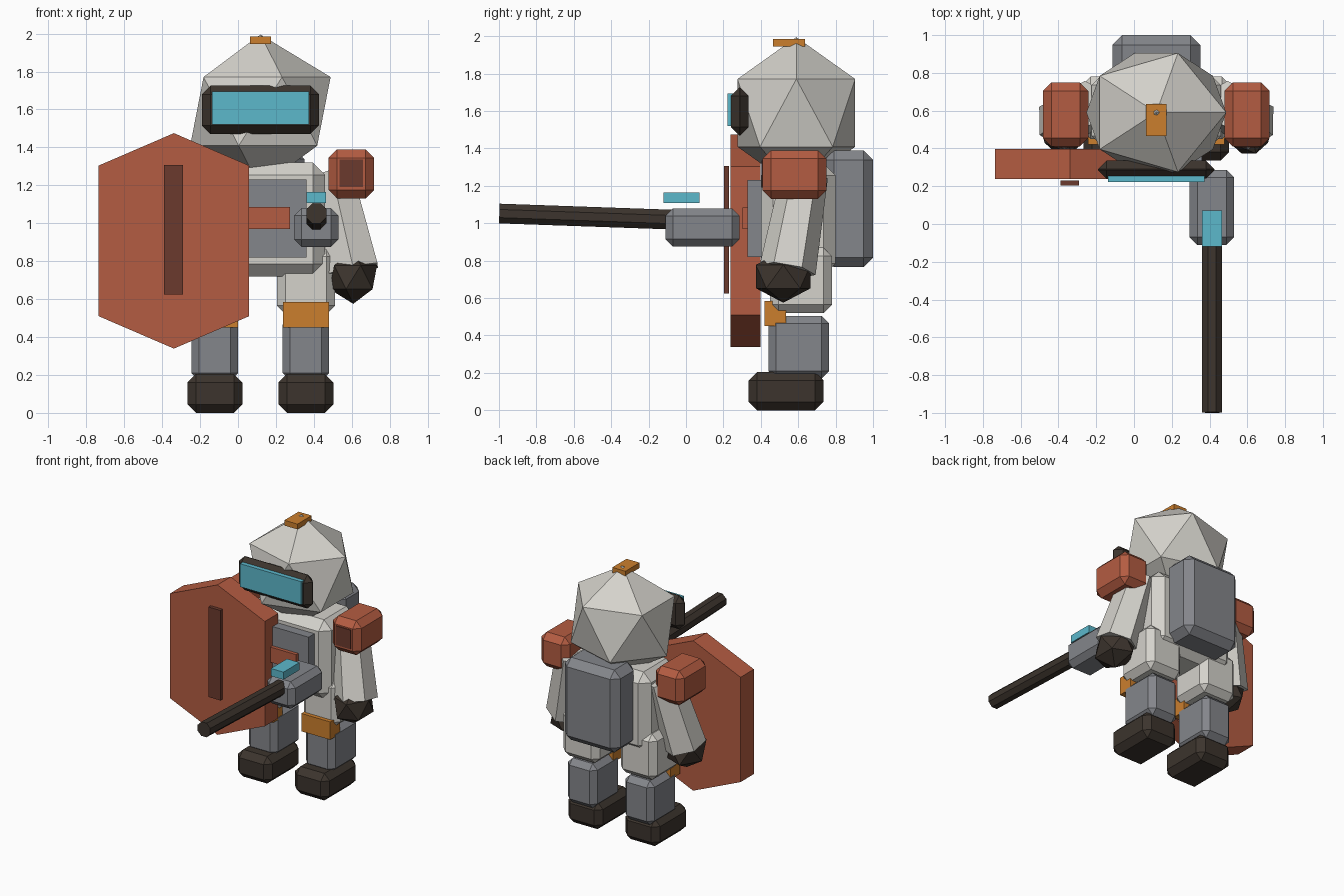
import bpy
import bmesh
import math
from mathutils import Matrix, Vector

cube = bpy.data.objects.get("Cube")
if cube:
    bpy.data.objects.remove(cube, do_unlink=True)


def material(name, rgb):
    mat = bpy.data.materials.new(name)
    mat.use_nodes = True
    color = (*rgb, 1.0)
    mat.diffuse_color = color
    mat.node_tree.nodes["Principled BSDF"].inputs["Base Color"].default_value = color
    return mat


WHITE = material("warm_white", (0.66, 0.645, 0.60))
GRAY = material("steel_gray", (0.23, 0.237, 0.257))
DARK = material("dark_brown_black", (0.045, 0.034, 0.026))
RED = material("brick_red", (0.456, 0.107, 0.054))
MAROON = material("deep_maroon", (0.147, 0.042, 0.027))
ORANGE = material("amber_orange", (0.60, 0.212, 0.027))
CYAN = material("glass_cyan", (0.107, 0.479, 0.60))

MID = 0.118  # x of the body's plane of symmetry


def finish(name, bm, mat, bevel=0.0):
    bmesh.ops.recalc_face_normals(bm, faces=bm.faces)
    mesh = bpy.data.meshes.new(name)
    bm.to_mesh(mesh)
    bm.free()
    mesh.materials.append(mat)
    obj = bpy.data.objects.new(name, mesh)
    bpy.context.collection.objects.link(obj)
    if bevel:
        mod = obj.modifiers.new("chamfer", 'BEVEL')
        mod.width = bevel
        mod.segments = 1
    return obj


def box(name, x, y, z, mat, bevel=0.0):
    """Box from (min, max) ranges, with optional chamfered edges."""
    bm = bmesh.new()
    bmesh.ops.create_cube(bm, size=1)
    ranges = (x, y, z)
    bmesh.ops.scale(bm, verts=bm.verts, vec=[r[1] - r[0] for r in ranges])
    bmesh.ops.translate(bm, verts=bm.verts, vec=[sum(r) / 2 for r in ranges])
    return finish(name, bm, mat, bevel)


def centred(half, offset=0.0):
    return (MID + offset - half, MID + offset + half)


def ico(name, center, radii, mat):
    bm = bmesh.new()
    bmesh.ops.create_icosphere(bm, subdivisions=1, radius=1)
    bmesh.ops.scale(bm, verts=bm.verts, vec=radii)
    bmesh.ops.translate(bm, verts=bm.verts, vec=center)
    return finish(name, bm, mat)


def tube(name, start, end, r_start, r_end, sides, mat, twist=0.0):
    """Faceted tapered cylinder between two points."""
    a, b = Vector(start), Vector(end)
    axis = b - a
    turn = Vector((0, 0, 1)).rotation_difference(axis).to_matrix().to_4x4()
    matrix = Matrix.Translation((a + b) / 2) @ turn @ Matrix.Rotation(twist, 4, 'Z')
    bm = bmesh.new()
    bmesh.ops.create_cone(bm, cap_ends=True, segments=sides, radius1=r_start,
                          radius2=r_end, depth=axis.length, matrix=matrix)
    return finish(name, bm, mat)


# Head, visor and crest
ico("head", (MID, 0.59, 1.59), (0.414, 0.37, 0.405), WHITE)
box("visor_frame", centred(0.308), (0.24, 0.335), (1.47, 1.725), DARK, 0.045)
box("visor_glass", centred(0.256), (0.222, 0.26), (1.52, 1.695), CYAN)
box("head_crest", centred(0.055), (0.465, 0.635), (1.945, 1.985), ORANGE)

# Torso, chest plate and backpack
box("torso", centred(0.342), (0.40, 0.80), (0.72, 1.32), WHITE, 0.065)
box("chest_plate", centred(0.243), (0.33, 0.42), (0.82, 1.23), GRAY)
box("chest_bar", centred(0.157), (0.303, 0.345), (0.97, 1.085), RED)
box("backpack", centred(0.233), (0.74, 1.0), (0.765, 1.39), GRAY, 0.052)

# Limbs, mirrored across the body's middle
for side, s in (("left", 1), ("right", -1)):
    leg = 0.24 * s
    box(f"{side}_boot", centred(0.145, leg), (0.335, 0.735), (0, 0.205), DARK, 0.045)
    box(f"{side}_shin", centred(0.123, leg), (0.44, 0.765), (0.17, 0.505), GRAY, 0.04)
    box(f"{side}_knee_pad", centred(0.121, leg), (0.42, 0.535), (0.45, 0.585), ORANGE)
    box(f"{side}_thigh", centred(0.153, leg), (0.45, 0.78), (0.52, 0.87), WHITE, 0.045)

    arm = 0.48 * s
    tube(f"{side}_arm", (MID + 0.49 * s, 0.543, 0.75), (MID + 0.375 * s, 0.635, 1.26),
         0.152, 0.125, 6, WHITE)
    ico(f"{side}_hand", (MID + 0.49 * s, 0.52, 0.715), (0.14, 0.172, 0.14), DARK)
    box(f"{side}_shoulder_pad", centred(0.12, arm), (0.41, 0.75), (1.13, 1.39), RED, 0.045)
    box(f"{side}_shoulder_badge", centred(0.062, arm), (0.404, 0.412), (1.19, 1.335), MAROON)

# Shield: six-sided plate extruded front to back
half_w, corner_h, half_h = 0.397, 0.397, 0.568
outline = [(0, half_h), (half_w, corner_h), (half_w, -corner_h),
           (0, -half_h), (-half_w, -corner_h), (-half_w, corner_h)]
bm = bmesh.new()
face = bm.faces.new([bm.verts.new((-0.338 + x, 0.237, 0.907 + z)) for x, z in outline])
ext = bmesh.ops.extrude_face_region(bm, geom=[face], use_keep_orig=True)
new_verts = [v for v in ext["geom"] if isinstance(v, bmesh.types.BMVert)]
bmesh.ops.translate(bm, verts=new_verts, vec=(0, 0.16, 0))
finish("shield", bm, RED)
box("shield_stripe", (-0.39, -0.29), (0.203, 0.23), (0.625, 1.307), MAROON)

# Blaster: body, barrel and floating sight
box("blaster_body", (0.295, 0.53), (-0.11, 0.287), (0.875, 1.08), GRAY, 0.04)
tube("blaster_barrel", (0.413, 0.0, 1.017), (0.413, -0.998, 1.052),
     0.057, 0.057, 8, DARK, math.pi / 8)
box("blaster_sight", (0.36, 0.465), (-0.12, 0.072), (1.108, 1.165), CYAN)
